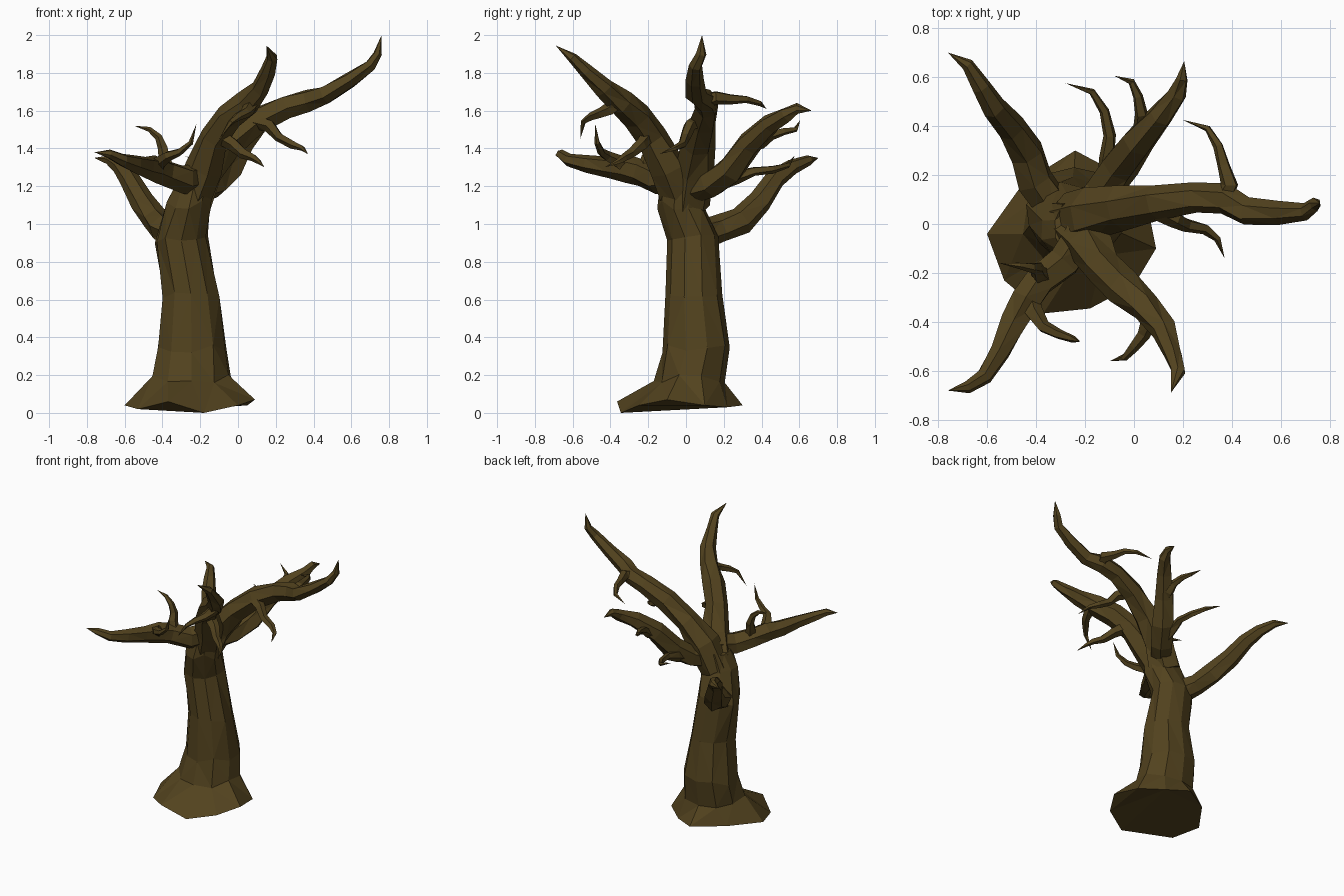
import bpy, bmesh, math, random
from mathutils import Vector

random.seed(4)
bark = bpy.data.materials.new("bark")
bark.diffuse_color = (0.085, 0.055, 0.013, 1)


def skin(name, rings, tip=None):
    """Bridge equal-sized rings of points into a closed, flat-shaded tube."""
    bm = bmesh.new()
    loops = [[bm.verts.new(p) for p in ring] for ring in rings]
    n = len(loops[0])
    for a, b in zip(loops, loops[1:]):
        for i in range(n):
            j = (i + 1) % n
            bm.faces.new((a[i], a[j], b[j], b[i]))
    bm.faces.new(loops[0][::-1])
    if tip is None:
        bm.faces.new(loops[-1])
    else:
        t = bm.verts.new(tip)
        for i in range(n):
            bm.faces.new((loops[-1][i], loops[-1][(i + 1) % n], t))
    bmesh.ops.recalc_face_normals(bm, faces=bm.faces)
    bmesh.ops.triangulate(bm, faces=bm.faces)
    me = bpy.data.meshes.new(name)
    bm.to_mesh(me)
    bm.free()
    me.materials.append(bark)
    ob = bpy.data.objects.new(name, me)
    bpy.context.collection.objects.link(ob)


def limb(name, path, radii, sides=6):
    """Tapered crooked limb along a path, ending in a point."""
    pts = [Vector(p) for p in path]
    d = (pts[1] - pts[0]).normalized()
    u = d.orthogonal().normalized()
    rings = []
    for k in range(len(pts) - 1):
        d = (pts[k + 1] - pts[max(k - 1, 0)]).normalized()
        u = (u - d * u.dot(d)).normalized()
        v = d.cross(u)
        ring = []
        for i in range(sides):
            a = math.tau * i / sides
            r = radii[k] * random.uniform(0.88, 1.14)
            ring.append(pts[k] + (u * math.cos(a) + v * math.sin(a)) * r)
        rings.append(ring)
    skin(name, rings, pts[-1])


# Trunk: uneven flared foot, then elliptical rings (cx, cy, rx, ry, z)
foot = [(-.24, .30, .04), (-.45, .17, .05), (-.60, -.04, .04), (-.53, -.23, .02),
        (-.37, -.365, .06), (-.18, -.345, 0), (0, -.25, .04), (.09, -.1, .07),
        (.05, .1, .04), (-.09, .22, .03)]
levels = [(-.245, .02, .21, .19, .18), (-.245, .055, .185, .18, .34), (-.25, .04, .152, .152, .63),
          (-.30, .035, .142, .138, .92), (-.26, -.025, .122, .128, 1.1), (-.225, -.02, .105, .12, 1.24)]
rings = [foot]
for cx, cy, rx, ry, z in levels:
    ring = []
    for i in range(10):
        a = math.radians(90 + 36 * i)
        k = random.uniform(.95, 1.05)
        ring.append((cx + rx * k * math.cos(a), cy + ry * k * math.sin(a),
                     z + random.uniform(-.025, .025)))
    rings.append(ring)
skin("trunk", rings)

# Main branches
limb("branch_right", [(-.26, .02, 1.1), (-.18, .04, 1.28), (-.06, .065, 1.42), (.09, .09, 1.54),
                      (.25, .115, 1.62), (.37, .105, 1.65), (.46, .055, 1.68), (.59, .045, 1.76),
                      (.7, .05, 1.84), (.74, .08, 1.90), (.76, .085, 2.0)],
     [.11, .11, .085, .07, .062, .06, .053, .044, .034, .026])
limb("branch_front_right", [(-.25, -.02, 1.12), (-.18, -.09, 1.3), (-.13, -.18, 1.46),
                            (-.05, -.26, 1.57), (.05, -.34, 1.64), (.12, -.43, 1.72),
                            (.16, -.53, 1.81), (.18, -.60, 1.88), (.15, -.69, 1.945)],
     [.1, .095, .08, .075, .068, .052, .038, .029])
limb("branch_front_left", [(-.2, -.02, 1.25), (-.29, -.15, 1.23), (-.39, -.23, 1.27),
                           (-.44, -.31, 1.29), (-.49, -.40, 1.30), (-.55, -.52, 1.32),
                           (-.61, -.62, 1.34), (-.68, -.665, 1.37), (-.76, -.68, 1.38)],
     [.08, .075, .07, .066, .056, .045, .036, .025])
limb("branch_back_left", [(-.32, .06, .93), (-.40, .18, .97), (-.44, .29, 1.02),
                          (-.505, .39, 1.12), (-.575, .475, 1.24), (-.625, .56, 1.305),
                          (-.68, .65, 1.34), (-.76, .70, 1.35)],
     [.08, .075, .07, .06, .05, .04, .026])
limb("branch_back_right", [(-.22, .02, 1.18), (-.13, .13, 1.21), (-.06, .23, 1.29),
                           (.02, .33, 1.42), (.11, .44, 1.525), (.175, .53, 1.58),
                           (.195, .59, 1.61), (.205, .665, 1.6)],
     [.08, .075, .075, .068, .054, .04, .028])

# Twigs: each starts inside its branch and hooks to a point
twigs = {
    "twig_right_back": [(.36, .1, 1.65), (.39, .16, 1.67), (.365, .24, 1.66), (.345, .32, 1.66), (.30, .39, 1.64), (.2, .425, 1.61)],
    "twig_right_front": [(.1, .06, 1.54), (.17, .02, 1.52), (.215, -.005, 1.46), (.29, -.02, 1.42), (.34, -.06, 1.40), (.37, -.14, 1.37)],
    "twig_front_hanging": [(.08, -.35, 1.65), (.06, -.40, 1.61), (.04, -.45, 1.59), (0, -.50, 1.57), (-.04, -.545, 1.54), (-.1, -.56, 1.45)],
    "twig_front_low": [(-.1, -.2, 1.47), (-.02, -.24, 1.42), (.03, -.29, 1.37), (.08, -.33, 1.35), (.11, -.36, 1.33), (.14, -.43, 1.3)],
    "twig_left_front": [(-.43, -.29, 1.29), (-.41, -.36, 1.33), (-.37, -.42, 1.36), (-.31, -.45, 1.38), (-.25, -.47, 1.43), (-.22, -.48, 1.53)],
    "twig_left_up": [(-.37, -.22, 1.28), (-.39, -.2, 1.35), (-.40, -.18, 1.40), (-.42, -.18, 1.46), (-.47, -.17, 1.50), (-.55, -.16, 1.52)],
    "twig_back_low": [(-.11, .16, 1.21), (-.11, .27, 1.25), (-.10, .36, 1.28), (-.12, .46, 1.29), (-.17, .54, 1.31), (-.28, .575, 1.36)],
    "twig_back_high": [(.02, .33, 1.41), (.03, .40, 1.43), (.03, .45, 1.47), (.015, .52, 1.49), (-.01, .58, 1.50), (-.08, .605, 1.55)],
}
for name, path in twigs.items():
    limb(name, path, [.042, .035, .027, .021, .014], 5)
